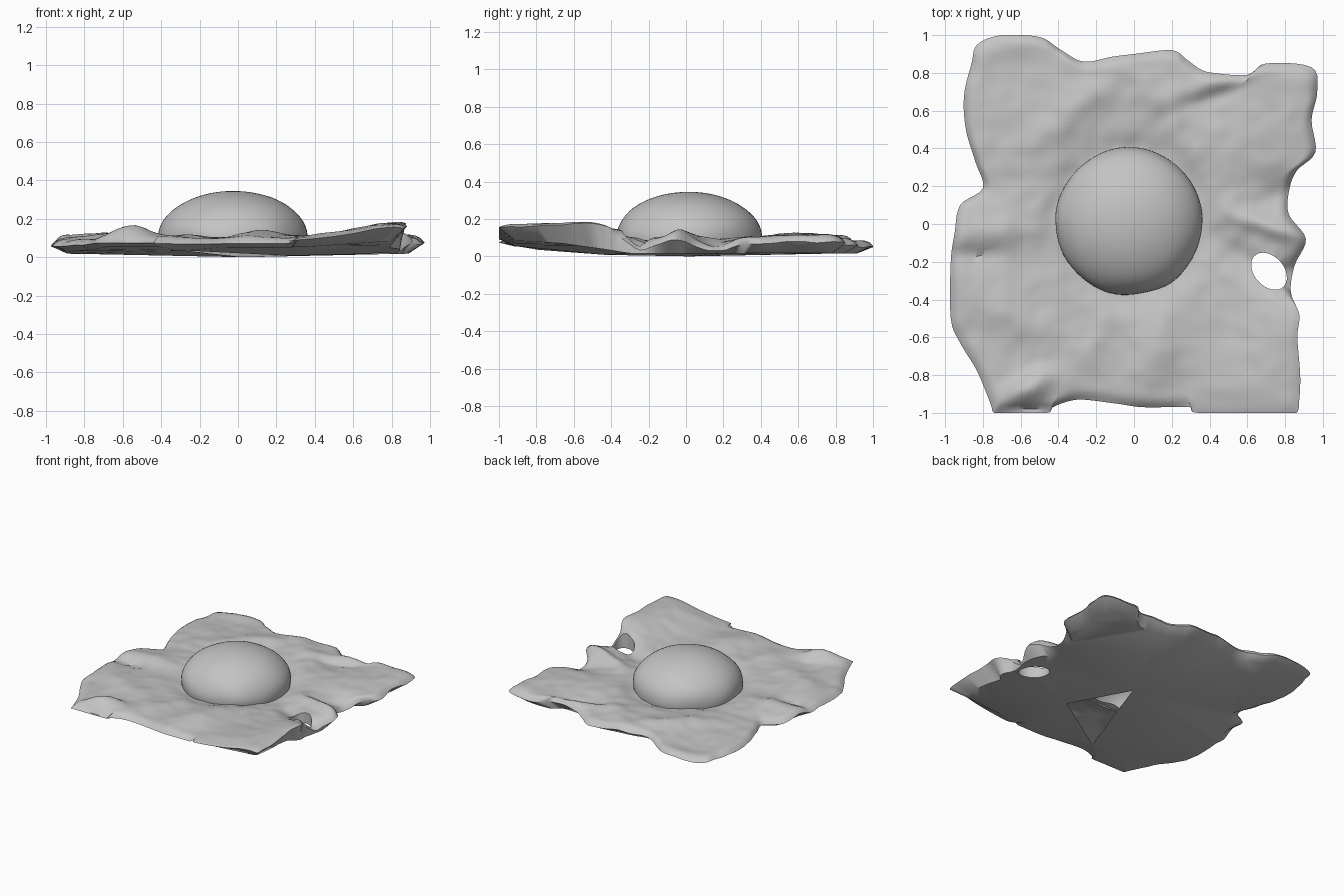
import bpy, bmesh, math
from mathutils import Vector, noise

cube = bpy.data.objects.get("Cube")
if cube:
    bpy.data.objects.remove(cube, do_unlink=True)

# One plain grey for everything
grey = bpy.data.materials.new("plain_grey")
grey.use_nodes = True
colour = (0.55, 0.55, 0.55, 1)
grey.diffuse_color = colour
grey.node_tree.nodes["Principled BSDF"].inputs["Base Color"].default_value = colour

# Ragged plan outline of the ground sheet
OUTLINE = [(-.74, -1), (-.66, -1), (-.46, -1), (-.43, -.97), (-.3, -.93), (-.1, -.95), (.05, -.97),
           (.3, -.97), (.34, -1), (.78, -1), (.86, -1), (.875, -.93), (.88, -.8), (.865, -.6),
           (.875, -.48), (.83, -.36), (.85, -.22), (.91, -.08), (.82, .05), (.82, .17), (.86, .28),
           (.96, .38), (.94, .55), (.97, .7), (.94, .83), (.7, .85), (.6, .79), (.42, .8),
           (.35, .82), (.28, .87), (.2, .92), (0, .9), (-.12, .885), (-.27, .86), (-.4, .93),
           (-.5, .99), (-.7, 1), (-.83, .95), (-.86, .85), (-.9, .68), (-.89, .5), (-.84, .33),
           (-.8, .19), (-.92, .1), (-.95, -.05), (-.97, -.2), (-.97, -.5), (-.92, -.63),
           (-.83, -.78), (-.76, -.95)]

# Hills, ridges and hollows: x, y, height, length, width, direction in degrees
BUMPS = [(-.56, -.87, .075, .14, .07, 30),
         (-.58, -1.02, -.03, .14, .07, 10),
         (.12, -.64, .04, .30, .13, 70),
         (-.28, -.72, .02, .25, .09, 55),
         (.85, -.55, .085, .30, .22, 90),
         (.85, -.98, .055, .22, .22, 0),
         (.60, -.80, .03, .30, .25, 0),
         (.60, -.20, -.04, .20, .07, -35),
         (.84, -.25, -.05, .10, .08, 0),
         (.74, -.02, .045, .24, .055, -18),
         (.82, .16, -.045, .18, .09, 10),
         (.80, .62, .025, .30, .20, 40),
         (.42, .75, .025, .25, .06, 20),
         (.42, .67, -.015, .22, .04, 20),
         (-.30, .62, .03, .32, .08, 40),
         (.12, .68, .025, .25, .08, -50),
         (-.72, .80, -.02, .30, .25, 0),
         (-.75, -.04, .03, .28, .09, 0),
         (-.85, -.17, -.025, .16, .04, 0),
         (-.62, -.50, .025, .30, .10, -25),
         (-.80, .18, -.02, .15, .09, 0)]

DOME = Vector((-.025, .015))
HOLE, HOLE_TURN, HOLE_A, HOLE_B = Vector((.715, -.25)), math.radians(-48), .112, .078


def turned(x, y, angle):
    c, s = math.cos(angle), math.sin(angle)
    return x * c + y * s, -x * s + y * c


def hole_distance(co):
    u, v = turned(co.x - HOLE.x, co.y - HOLE.y, HOLE_TURN)
    return math.hypot(u / HOLE_A, v / HOLE_B)


def dome_distance(co):
    return math.hypot(co.x - DOME.x, co.y - DOME.y)


def bottom_height(x, y):
    # The underside climbs towards the front, most of all at the raised corner
    front = max(0, -y - .3) / .7
    corner = max(0, x - .35) / .5 * min(1, front * 2)
    return .016 + front * .042 + corner * .035 + .01 * max(0, abs(x) - .85) / .12


def top_height(x, y):
    z = .095
    for bx, by, h, a, b, deg in BUMPS:
        u, v = turned(x - bx, y - by, math.radians(deg))
        z += h * math.exp(-(u / a) ** 2 - (v / b) ** 2)
    # Shallow moat around the dome
    z -= .022 * math.exp(-((dome_distance(Vector((x, y))) - .38) / .08) ** 2)
    # Soft crumpling
    z += .013 * noise.noise(Vector((x * 4, y * 4, 1))) + .007 * noise.noise(Vector((x * 11, y * 11, 5)))
    return max(z, bottom_height(x, y) + .025)


def smooth_point(i, t):
    """Point on the rounded outline between corner i and the next."""
    a, b, c, d = (Vector(OUTLINE[(i + k) % len(OUTLINE)]) for k in (-1, 0, 1, 2))
    p = b + (c - a) * (t / 2) + (a * 2 - b * 5 + c * 4 - d) * (t * t / 2) + (b * 3 - a - c * 3 + d) * (t ** 3 / 2)
    return Vector((p.x, max(-1, min(1, p.y))))


def finish(bm, name, angle):
    bmesh.ops.recalc_face_normals(bm, faces=bm.faces)
    mesh = bpy.data.meshes.new(name)
    bm.to_mesh(mesh)
    bm.free()
    obj = bpy.data.objects.new(name, mesh)
    mesh.materials.append(grey)
    bpy.context.collection.objects.link(obj)
    bpy.ops.object.select_all(action='DESELECT')
    obj.select_set(True)
    bpy.context.view_layer.objects.active = obj
    bpy.ops.object.shade_smooth_by_angle(angle=math.radians(angle))


# Ground sheet: rings of vertices growing from the middle out to the outline
rim = [smooth_point(i, k / 5) for i in range(len(OUTLINE)) for k in range(5)]
N, RINGS = len(rim), 42
CURL = {RINGS: .035, RINGS - 1: .014, RINGS - 2: .004}

bm = bmesh.new()
centre = bm.verts.new((0, 0, .09))
rings = []
for k in range(1, RINGS + 1):
    t = (k / RINGS) ** .85
    ring = []
    for p in rim:
        x, y = p * t
        # The edge rolls down, except along the raised front corner
        curl = CURL.get(k, 0) * (.2 if x > .3 and y < -.4 else 1)
        z = max(top_height(x, y) - curl, bottom_height(x, y) + .015)
        ring.append(bm.verts.new((x, y, z)))
    rings.append(ring)
for i in range(N):
    j = (i + 1) % N
    bm.faces.new((centre, rings[0][i], rings[0][j]))
    for inner, outer in zip(rings, rings[1:]):
        bm.faces.new((inner[i], outer[i], outer[j], inner[j]))

# Opening torn through the sheet near one side, its edge pulled onto an ellipse
outer_rim = set(rings[-1])
torn = [v for v in bm.verts if hole_distance(v.co) < 1 and v not in outer_rim]
bmesh.ops.delete(bm, geom=torn, context='VERTS')
for v in bm.verts:
    if v.is_boundary and v not in outer_rim:
        flat = HOLE + (v.co.xy - HOLE) / hole_distance(v.co)
        v.co.x, v.co.y = flat

# Undercut walls below the rim, upright walls in the opening
edges = [e for e in bm.edges if e.is_boundary]
new = bmesh.ops.extrude_edge_only(bm, edges=edges)["geom"]
for v in new:
    if isinstance(v, bmesh.types.BMVert):
        reach = max(0, min(1, (hole_distance(v.co) - 1.8) / 1.5))
        inset = 1 - .085 * reach
        v.co.x, v.co.y = v.co.x * inset, v.co.y * inset
        v.co.z = bottom_height(v.co.x, v.co.y)
low_edges = [e for e in bm.edges if e.is_boundary]

# Underside with a triangular gap
gap = [bm.verts.new(p) for p in ((.26, -.43, .008), (.03, .02, 0), (-.28, -.79, .035))]
low_edges += [bm.edges.new((gap[i], gap[(i + 1) % 3])) for i in range(3)]
bmesh.ops.triangle_fill(bm, edges=low_edges, use_beauty=True, use_dissolve=False, normal=(0, 0, -1))

# The sheet is open beneath the dome
covered = [v for v in bm.verts if v.co.z > .04 and dome_distance(v.co) < .34]
bmesh.ops.delete(bm, geom=covered, context='VERTS')
finish(bm, "ground_sheet", 45)

# Dome rising from the middle of the sheet
bm = bmesh.new()
bmesh.ops.create_uvsphere(bm, u_segments=64, v_segments=40, radius=1)
for v in bm.verts:
    x, y, z = v.co
    wobble = 1 + .02 * noise.noise(v.co * 1.8)
    v.co = (DOME.x + x * .39 * wobble, DOME.y + y * .39 * wobble, .1 + z * .245)
bmesh.ops.delete(bm, geom=[v for v in bm.verts if v.co.z < .05], context='VERTS')
finish(bm, "dome", 60)
